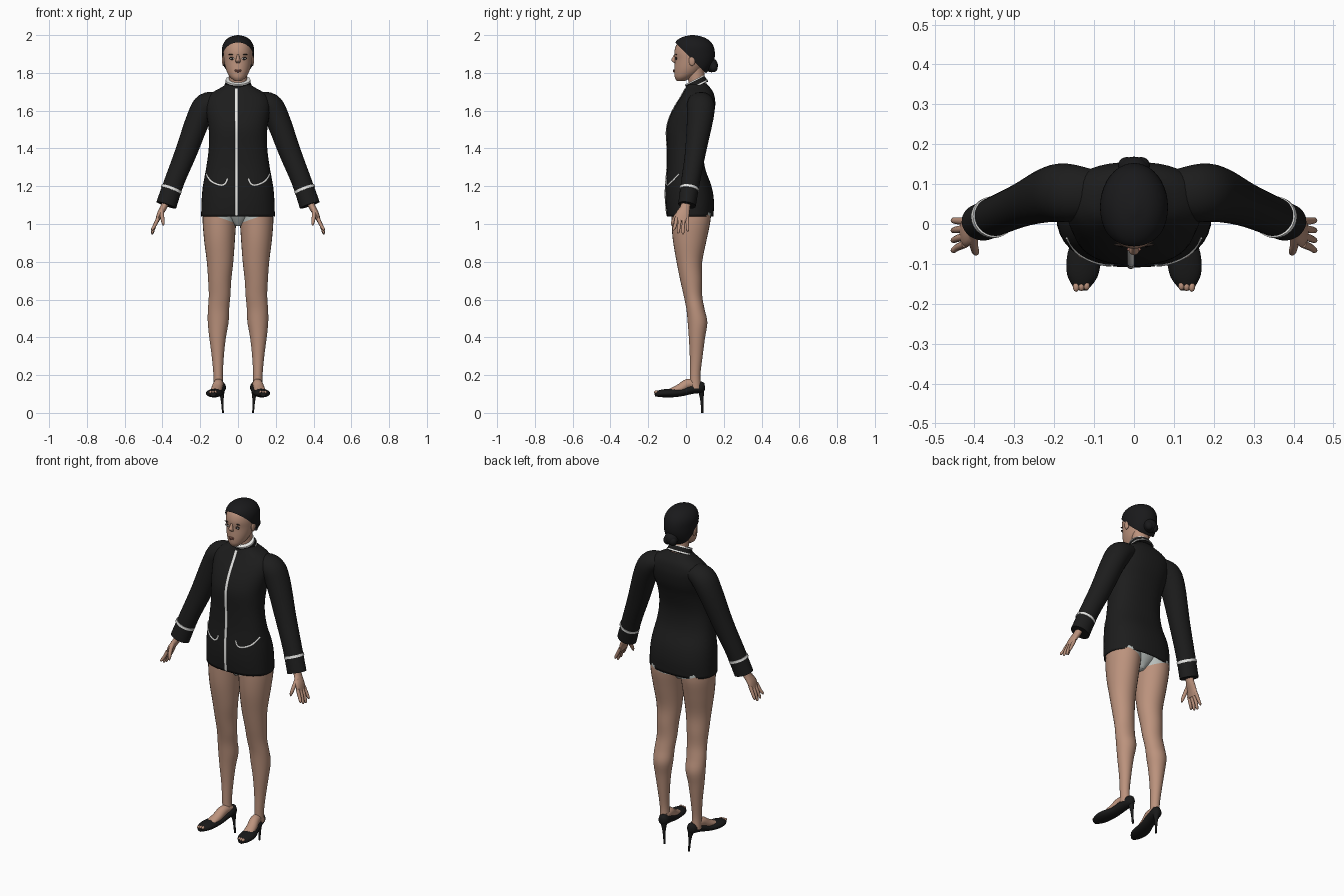
import bpy, bmesh, math
from mathutils import Vector, Matrix

cube = bpy.data.objects.get("Cube")
if cube:
    bpy.data.objects.remove(cube)


def material(name, *rgb):
    m = bpy.data.materials.new(name)
    m.use_nodes = True
    m.diffuse_color = (*rgb, 1)
    bsdf = next(n for n in m.node_tree.nodes if n.type == 'BSDF_PRINCIPLED')
    bsdf.inputs["Base Color"].default_value = (*rgb, 1)
    bsdf.inputs["Roughness"].default_value = 0.7
    return m


SKIN = material("skin", .50, .29, .205)
FABRIC = material("black fabric", .012, .012, .012)
HAIR = material("black hair", .010, .010, .011)
LEATHER = material("black leather", .010, .010, .010)
TRIM = material("white trim", .8, .8, .78)
BRIEF = material("pale grey cotton", .48, .52, .50)
LIP = material("lip red", .32, .13, .10)
DARK = material("dark makeup", .02, .014, .012)
parts = []


def finish(name, bm, mat, mirror=False):
    bmesh.ops.recalc_face_normals(bm, faces=bm.faces[:])
    mesh = bpy.data.meshes.new(name)
    bm.to_mesh(mesh)
    bm.free()
    mesh.materials.append(mat)
    ob = bpy.data.objects.new(name, mesh)
    bpy.context.scene.collection.objects.link(ob)
    if mirror:
        ob.modifiers.new("Mirror", 'MIRROR').use_mirror_merge = False
    parts.append(ob)
    return ob


def smooth_path(rings, steps=4):
    """Catmull-Rom through rings of x, y, z, half width, half depth."""
    p = [rings[0], *rings, rings[-1]]
    out = []
    for a, b, c, d in zip(p, p[1:], p[2:], p[3:]):
        for k in range(steps):
            t = k / steps
            out.append([j + t * (k2 - i + t * (2 * i - 5 * j + 4 * k2 - l + t * (3 * (j - k2) + l - i))) / 2
                        for i, j, k2, l in zip(a, b, c, d)])
    out.append(list(rings[-1]))
    return out


def loft(name, rings, mat, n=28, flat=False, power=1, caps=True, mirror=False, steps=4):
    """Skin elliptical sections along a path; flat keeps sections level."""
    rings = smooth_path(rings, steps)
    pts = [Vector(r[:3]) for r in rings]
    whole = (pts[-1] - pts[0]).normalized()
    ref = Vector((0, 0, 1)) if abs(whole.y) > .8 else Vector((0, 1, 0))
    bm = bmesh.new()
    loops = []
    for i, (c, r) in enumerate(zip(pts, rings)):
        t = pts[min(i + 1, len(pts) - 1)] - pts[max(i - 1, 0)]
        t = Vector((0, 0, 1)) if flat else t.normalized()
        u = (ref - t * ref.dot(t)).normalized()
        v = u.cross(t)
        loop = []
        for k in range(n):
            a = math.tau * k / n
            ca, sa = math.cos(a), math.sin(a)
            ca, sa = (math.copysign(abs(w) ** power, w) for w in (ca, sa))
            loop.append(bm.verts.new(c + v * ca * max(r[3], .001) + u * sa * max(r[4], .001)))
        loops.append(loop)
    for a, b in zip(loops, loops[1:]):
        for k in range(n):
            bm.faces.new((a[k], a[(k + 1) % n], b[(k + 1) % n], b[k]))
    if caps:
        bm.faces.new(loops[0])
        bm.faces.new(loops[-1])
    return finish(name, bm, mat, mirror)


def ball(name, centre, size, mat, mirror=False):
    bm = bmesh.new()
    bmesh.ops.create_uvsphere(bm, u_segments=20, v_segments=12, radius=1,
                              matrix=Matrix.Translation(centre) @ Matrix.Diagonal((*size, 1)))
    return finish(name, bm, mat, mirror)


def cut(ob, point, normal, mat=None):
    """Trim below a plane, or paint the part above it."""
    bm = bmesh.new()
    bm.from_mesh(ob.data)
    bmesh.ops.bisect_plane(bm, geom=bm.verts[:] + bm.edges[:] + bm.faces[:], plane_co=point,
                           plane_no=normal, clear_inner=mat is None)
    if mat:
        ob.data.materials.append(mat)
        for f in bm.faces:
            if (f.calc_center_median() - Vector(point)).dot(Vector(normal)) > 0:
                f.material_index = 1
    bm.to_mesh(ob.data)
    bm.free()


def body(profile):
    """Turn height, half width, front, back rows into rings."""
    return [(0, (f + b) / 2, z, w, (b - f) / 2) for z, w, f, b in profile]


def front_y(rings, x, z, power=1):
    dense = smooth_path(rings)
    a, b = next((a, b) for a, b in zip(dense, dense[1:]) if a[2] <= z <= b[2])
    t = (z - a[2]) / (b[2] - a[2])
    cy, w, d = (a[i] + t * (b[i] - a[i]) for i in (1, 3, 4))
    c = min(1, abs(x) / w) ** (1 / power)
    return cy - d * math.sqrt(1 - c * c) ** power


# Jacket body, open at the hem
BOXY = .85
torso = body([(1.04, .195, -.10, .145), (1.12, .193, -.108, .148), (1.2, .186, -.108, .135),
              (1.3, .168, -.10, .10), (1.4, .155, -.10, .095), (1.5, .155, -.103, .12),
              (1.57, .165, -.085, .145), (1.63, .172, -.055, .155), (1.67, .163, -.03, .152),
              (1.70, .13, -.012, .143), (1.725, .085, 0, .125), (1.745, .06, .005, .108)])
jacket = loft("jacket_body", torso, FABRIC, 40, flat=True, power=BOXY, caps=False)
shell = jacket.modifiers.new("Cloth", 'SOLIDIFY')
shell.thickness, shell.offset = .006, -1

# Sleeves with cuff bands
loft("sleeves", [(.10, .075, 1.655, .045, .06), (.165, .078, 1.63, .066, .073),
                 (.208, .075, 1.56, .064, .07), (.275, .05, 1.38, .058, .055),
                 (.335, .025, 1.23, .053, .05), (.38, .005, 1.10, .055, .047)], FABRIC, mirror=True)
loft("cuff_bands", [(.351, .018, 1.190, .056, .052), (.356, .016, 1.177, .0565, .052)],
     TRIM, mirror=True, steps=1)

# Front piping and pocket piping laid on the jacket
zs = [1.045 + .042 * i for i in range(17)]
loft("front_piping", [(-.008, front_y(torso, .008, z, BOXY), z, .008, .004) for z in zs], TRIM, 8, flat=True)
pocket = [(.167, 1.265), (.145, 1.23), (.115, 1.212), (.085, 1.205), (.066, 1.215), (.055, 1.24)]
loft("pocket_piping", [(x, front_y(torso, x, z, BOXY), z, .005, .004) for x, z in pocket],
     TRIM, 8, mirror=True)

# Stand-up collar, tilted forward
loft("collar", [(0, .062, 1.728, .071, .061), (0, .046, 1.762, .064, .056)], FABRIC, steps=1)
for label, y, z, w in (("lower", .061, 1.731, .0725), ("upper", .048, 1.758, .0665)):
    loft(label + "_collar_piping", [(0, y, z, w, w - .009), (0, y - .003, z + .006, w - .001, w - .01)],
         TRIM, steps=1)

# Neck and head
loft("neck", [(0, .065, 1.70, .05, .045), (0, .055, 1.77, .048, .044), (0, .05, 1.85, .05, .045)], SKIN)
skull = body([(1.757, .018, -.048, -.005), (1.775, .040, -.059, .03), (1.80, .056, -.062, .07),
              (1.83, .067, -.061, .095), (1.87, .075, -.059, .12), (1.91, .078, -.062, .135),
              (1.95, .072, -.05, .13), (1.98, .045, -.02, .10), (1.992, .005, .03, .05)])
loft("head", skull, SKIN, 32, flat=True)
loft("nose", [(0, -.055, 1.90, .006, .006), (0, -.062, 1.882, .008, .010),
              (0, -.066, 1.866, .013, .012), (0, -.058, 1.853, .010, .006)], SKIN, 14, flat=True)
ball("ears", (.077, .032, 1.865), (.008, .017, .028), SKIN, True)

# Swept-back hair with a bun
hair = loft("hair", body([(1.78, .05, .03, .09), (1.82, .07, 0, .125), (1.86, .081, -.045, .147),
                          (1.90, .085, -.066, .153), (1.94, .083, -.063, .146), (1.97, .068, -.05, .125),
                          (1.99, .042, -.018, .09), (2.0, .005, .025, .045)]), HAIR, 40, flat=True)
cut(hair, (0, 0, 1.905), (0, 1, 1))
ball("hair_bun", (0, .135, 1.84), (.038, .034, .037), HAIR)
for side in (-1, 1):
    ball("bun_coil", (side * .018, .146, 1.83), (.022, .022, .026), HAIR)


# Eyes, brows and lips set into the face
def on_face(name, x, z, size, mat, lift=0, mirror=True):
    ball(name, (x, front_y(skull, x, z) - lift, z), size, mat, mirror)


on_face("eyeliner", .031, 1.877, (.016, .004, .008), DARK)
on_face("eye_whites", .031, 1.876, (.011, .004, .005), TRIM, .002)
on_face("irises", .031, 1.876, (.005, .003, .005), DARK, .004)
on_face("eyebrows", .034, 1.897, (.017, .004, .003), DARK)
on_face("upper_lip", 0, 1.815, (.018, .006, .004), LIP, .002, False)
on_face("lower_lip", 0, 1.808, (.015, .006, .005), LIP, .002, False)

# Hands
loft("palms", [(.372, .003, 1.14, .020, .024), (.393, -.004, 1.09, .018, .026),
               (.415, -.018, 1.05, .015, .036), (.428, -.022, 1.015, .010, .036)], SKIN, 16, mirror=True)
for i, tip in enumerate((.965, .95, .945, .96)):
    base_y, tip_y = -.050 + .019 * i, -.066 + .025 * i
    loft("fingers", [(.423, base_y, 1.03, .010, .010), (.442, (base_y + tip_y) / 2, .99, .009, .009),
                     (.453, tip_y, tip + .008, .007, .007), (.455, tip_y, tip, .002, .002)],
         SKIN, 10, mirror=True)
loft("thumbs", [(.403, -.025, 1.08, .012, .012), (.402, -.052, 1.045, .011, .011),
                (.397, -.070, 1.01, .009, .009), (.395, -.074, .992, .003, .003)], SKIN, 10, mirror=True)

# Legs, with the brief painted above the leg line
legs = loft("legs", [(.092, .025, 1.12, .085, .10), (.098, .027, 1.03, .089, .104),
                     (.098, .020, .92, .082, .090), (.095, .018, .8, .070, .068),
                     (.097, .028, .7, .061, .058), (.0975, .037, .62, .057, .049),
                     (.103, .050, .55, .056, .048), (.105, .061, .48, .055, .052),
                     (.108, .058, .4, .044, .043), (.107, .054, .3, .032, .034),
                     (.105, .048, .2, .025, .028), (.103, .05, .13, .027, .03)],
            SKIN, flat=True, mirror=True)
cut(legs, (0, 0, 1.0), (-.35, 0, 1), BRIEF)
loft("brief", [(0, .025, .99, .02, .05), (0, .025, 1.05, .10, .09), (0, .02, 1.12, .16, .105),
               (0, .015, 1.2, .16, .10)], BRIEF, flat=True)

# Feet and peep-toe stiletto shoes
loft("feet", [(.098, .065, .15, .024, .024), (.104, .01, .152, .027, .028),
              (.112, -.03, .130, .029, .025), (.121, -.082, .113, .030, .016)], SKIN, 20, mirror=True)
loft("shoes", [(.090, .099, .14, .012, .018), (.092, .08, .137, .028, .030), (.10, .03, .125, .032, .025),
               (.112, -.03, .108, .036, .021), (.124, -.08, .105, .043, .023),
               (.130, -.13, .103, .038, .020), (.133, -.165, .099, .016, .012)], LEATHER, mirror=True)
for i in range(3):
    ball("toes", (.119 + .013 * i, -.154 - .002 * i, .110), (.008, .012, .008), SKIN, True)
loft("shoe_heels", [(.090, .078, .13, .022, .020), (.085, .083, .085, .010, .011),
                    (.082, .085, .04, .006, .007), (.080, .086, 0, .005, .006)],
     LEATHER, 14, flat=True, mirror=True)

# Smooth shading with sharp rims
bpy.ops.object.select_all(action='DESELECT')
for ob in parts:
    ob.select_set(True)
bpy.context.view_layer.objects.active = parts[0]
bpy.ops.object.shade_smooth_by_angle(angle=math.radians(50))
